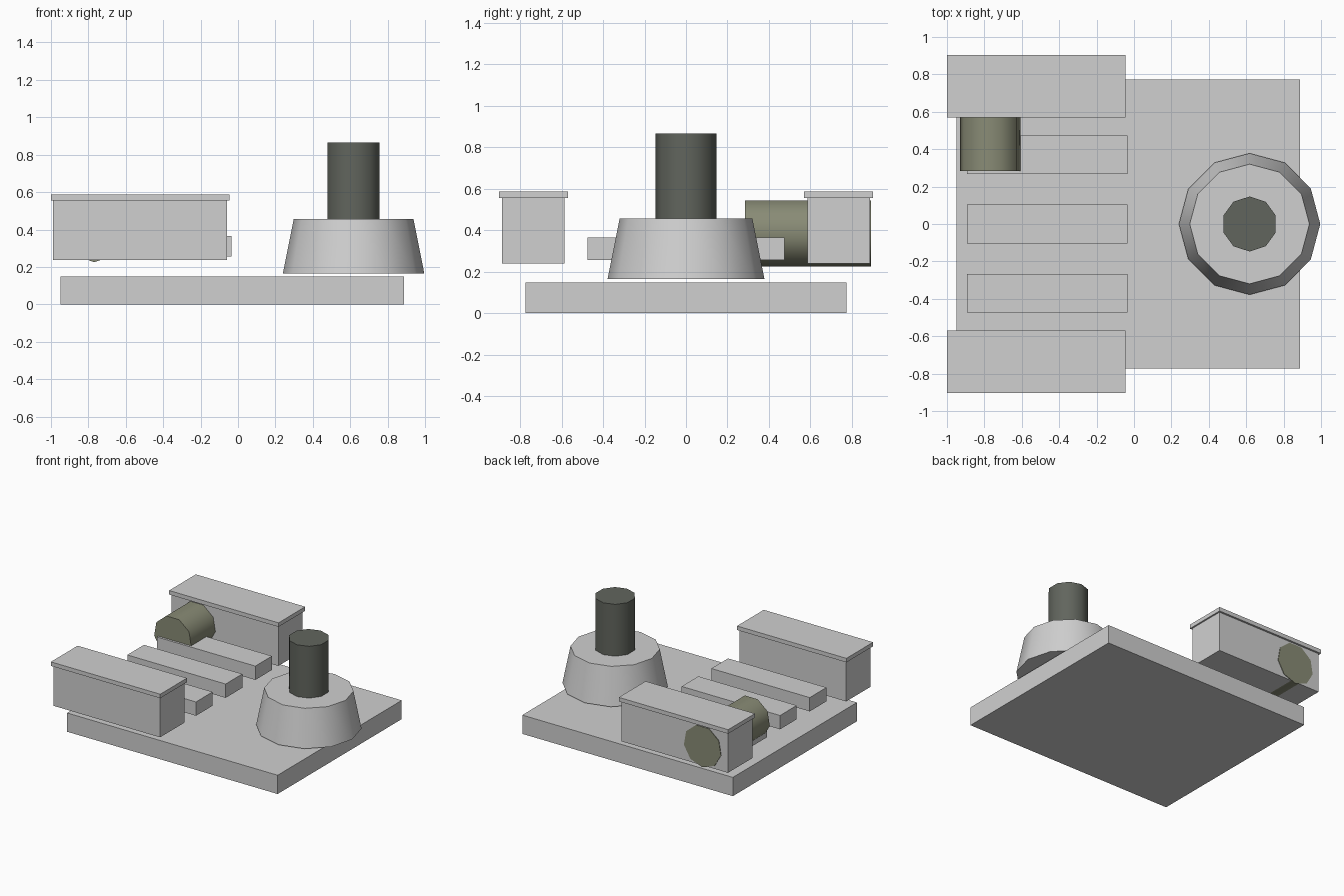
import bpy
from math import pi, radians

cube = bpy.data.objects.get("Cube")
if cube:
    bpy.data.objects.remove(cube, do_unlink=True)


def material(name, rgb):
    mat = bpy.data.materials.new(name)
    mat.use_nodes = True
    mat.diffuse_color = (*rgb, 1)
    mat.node_tree.nodes["Principled BSDF"].inputs["Base Color"].default_value = (*rgb, 1)
    return mat


LIGHT_GREY = material("light_grey", (0.63, 0.63, 0.63))
DARK_GREY = material("dark_grey", (0.12, 0.13, 0.11))
OLIVE = material("olive_grey", (0.25, 0.26, 0.18))


def box(name, x, y, z, mat):
    """Box spanning the (low, high) ranges x, y and z."""
    spans = (x, y, z)
    bpy.ops.mesh.primitive_cube_add(size=1, location=[sum(s) / 2 for s in spans])
    obj = bpy.context.object
    obj.name = name
    obj.scale = [s[1] - s[0] for s in spans]
    bpy.ops.object.transform_apply(location=False, rotation=False, scale=True)
    obj.data.materials.append(mat)
    return obj


def round_part(name, sides, r_low, r_high, length, centre, mat, rotation=(0, 0, 0)):
    """Low-sided cylinder or truncated cone with smooth sides and sharp caps."""
    bpy.ops.mesh.primitive_cone_add(vertices=sides, radius1=r_low, radius2=r_high,
                                    depth=length, location=centre, rotation=rotation)
    obj = bpy.context.object
    obj.name = name
    obj.data.materials.append(mat)
    bpy.ops.object.shade_smooth_by_angle(angle=radians(45))
    return obj


# Base slab
box("base_slab", (-0.95, 0.887), (-0.773, 0.773), (0, 0.148), LIGHT_GREY)

# Side housings with overhanging lids
for side, sign in (("left", 1), ("right", -1)):
    def span(a, b):
        return tuple(sorted((sign * a, sign * b)))
    label = "back" if sign > 0 else "front"
    box(label + "_housing", (-0.988, -0.058), span(0.585, 0.888), (0.238, 0.555), LIGHT_GREY)
    box(label + "_housing_lid", (-1.0, -0.046), span(0.57, 0.903), (0.555, 0.587), LIGHT_GREY)

# Three parallel bars between the housings
for i in range(3):
    y = 0.37 * (i - 1)
    box(f"bar_{i + 1}", (-0.893, -0.035), (y - 0.104, y + 0.104), (0.256, 0.365), LIGHT_GREY)

# Tapered pedestal and its post
round_part("pedestal", 12, 0.378, 0.32, 0.292, (0.618, 0, 0.311), LIGHT_GREY)
round_part("post", 10, 0.147, 0.147, 0.409, (0.618, 0, 0.661), DARK_GREY)

# Drum lying through the back housing, one corner pointing down
round_part("drum", 9, 0.164, 0.164, 0.609, (-0.768, 0.588, 0.389), OLIVE, (pi / 2, pi, 0))
